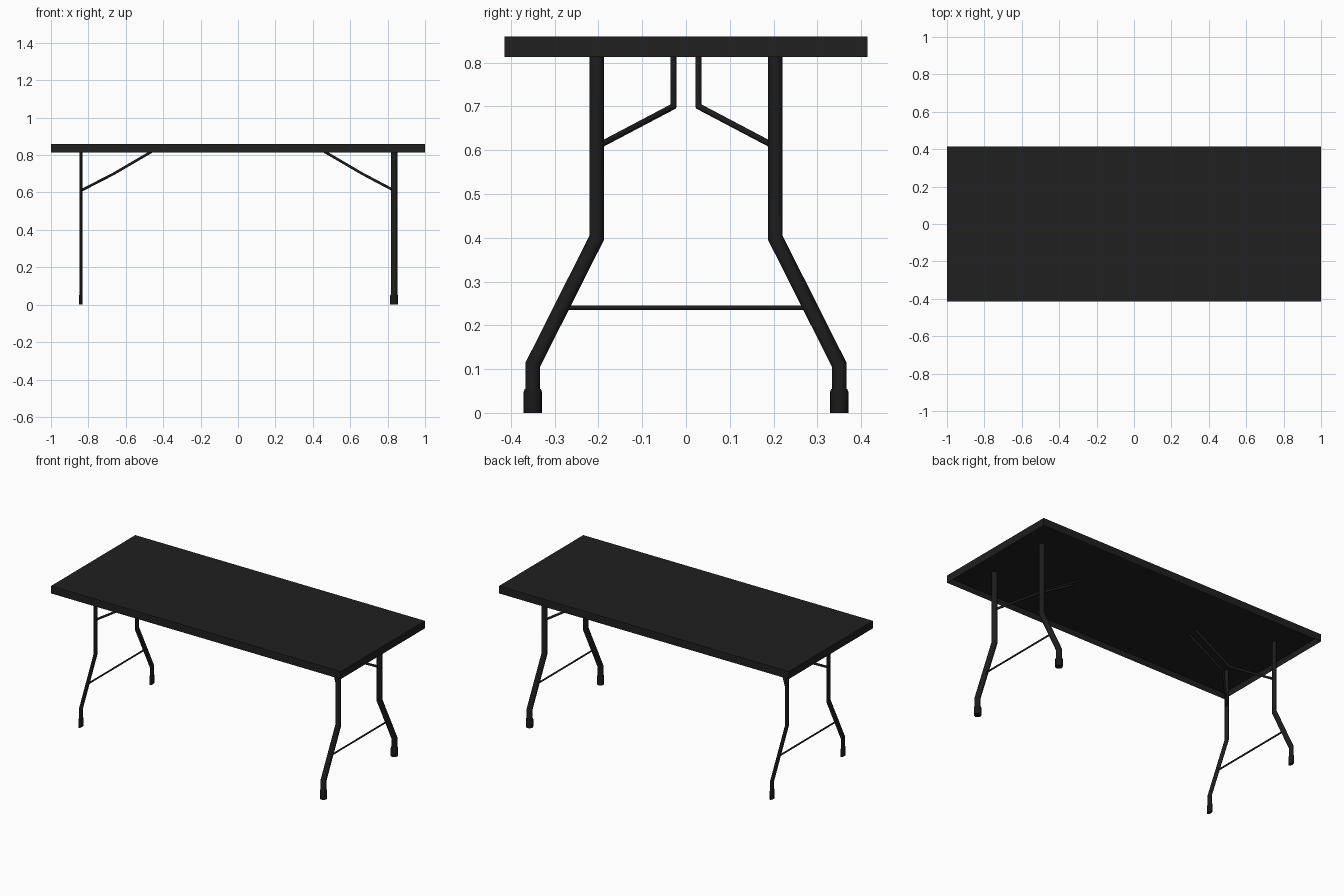
import bpy, bmesh, math
from mathutils import Vector

if "Cube" in bpy.data.objects:
    bpy.data.objects.remove(bpy.data.objects["Cube"])


def material(name, v):
    m = bpy.data.materials.new(name)
    m.diffuse_color = (v, v, v, 1)
    m.use_nodes = True
    m.node_tree.nodes["Principled BSDF"].inputs["Base Color"].default_value = m.diffuse_color
    return m


TOP = material("black top", 0.014)
METAL = material("black metal", 0.012)
RUBBER = material("black foot", 0.009)


def finish(bm, name, mat, angle=35):
    bmesh.ops.recalc_face_normals(bm, faces=bm.faces[:])
    me = bpy.data.meshes.new(name)
    bm.to_mesh(me)
    bm.free()
    ob = bpy.data.objects.new(name, me)
    bpy.context.collection.objects.link(ob)
    me.materials.append(mat)
    bpy.ops.object.select_all(action='DESELECT')
    ob.select_set(True)
    bpy.context.view_layer.objects.active = ob
    bpy.ops.object.shade_smooth_by_angle(angle=math.radians(angle))
    return ob


def tube(name, points, radius, mat, sx=1.0, n=16, radii=None):
    """Mitred pipe along points; sx flattens the section along x."""
    pts = [Vector(p) for p in points]
    bm = bmesh.new()
    rings = []
    dirs = [(b - a).normalized() for a, b in zip(pts, pts[1:])]
    first = dirs[0]
    side = Vector((1, 0, 0)) if abs(first.x) < 0.9 else Vector((0, 1, 0))
    u = (side - first * side.dot(first)).normalized()
    v = first.cross(u)
    for i, p in enumerate(pts):
        d = dirs[max(i - 1, 0)]
        # slide the section along the incoming direction onto the mitre plane
        normal = d if i in (0, len(pts) - 1) else (d + dirs[i]).normalized()
        if i > 1:
            q = dirs[i - 2].rotation_difference(d)
            u, v = q @ u, q @ v
        r = radii[i] if radii else radius
        ring = []
        for k in range(n):
            a = 2 * math.pi * k / n
            o = u * (math.cos(a) * r * sx) + v * (math.sin(a) * r)
            o -= d * (o.dot(normal) / d.dot(normal))
            ring.append(bm.verts.new(p + o))
        rings.append(ring)
    for a, b in zip(rings, rings[1:]):
        for k in range(n):
            bm.faces.new((a[k], a[(k + 1) % n], b[(k + 1) % n], b[k]))
    bm.faces.new(rings[0])
    bm.faces.new(rings[-1])
    return finish(bm, name, mat)


# Table top: slab with a thin rim and hollow underside
bm = bmesh.new()
bmesh.ops.create_cube(bm, size=1)
for vert in bm.verts:
    vert.co = (vert.co.x * 2, vert.co.y * 0.83, 0.8365 + vert.co.z * 0.047)
bm.faces.ensure_lookup_table()
under = min(bm.faces, key=lambda f: f.calc_center_median().z)
bmesh.ops.inset_region(bm, faces=[under], thickness=0.015)
bmesh.ops.translate(bm, verts=under.verts[:], vec=(0, 0, 0.03))
finish(bm, "table_top", TOP)

# Leg sets: the left pair is flattened along x
for end, sx, x in (("left", 0.45, -0.84), ("right", 1.0, 0.835)):
    s = math.copysign(1, x)
    for part, m in (("front", -1), ("back", 1)):
        tube(f"{end}_{part}_leg",
             [(x, m * 0.204, 0.845), (x, m * 0.204, 0.40),
              (x, m * 0.35, 0.11), (x, m * 0.35, 0.01)], 0.017, METAL, sx)
        tube(f"{end}_{part}_foot",
             [(x, m * 0.35, 0), (x, m * 0.35, 0.048), (x, m * 0.35, 0.055)],
             0.021, RUBBER, sx, radii=[0.021, 0.021, 0.018])
        # Folding brace from leg, bending in to the underside
        tube(f"{end}_{part}_brace",
             [(x, m * 0.20, 0.61), (s * 0.665, m * 0.029, 0.70),
              (s * 0.42, m * 0.029, 0.843)], 0.007, METAL, n=12)
    tube(f"{end}_crossbar", [(x, -0.27, 0.24), (x, 0.27, 0.24)], 0.005, METAL, n=12)
